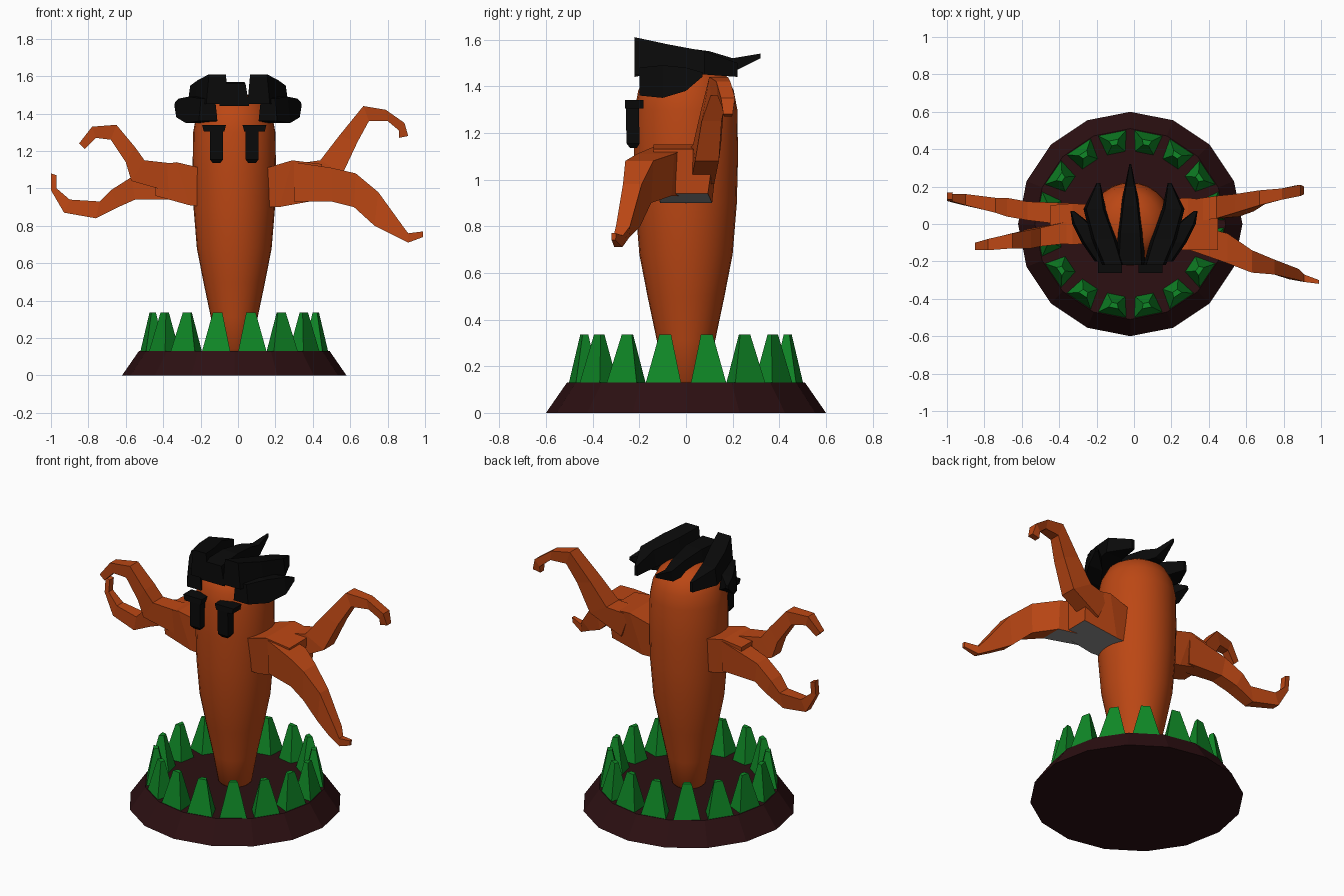
import bpy, bmesh, math
from mathutils import Vector

default_cube = bpy.data.objects.get("Cube")
if default_cube:
    bpy.data.objects.remove(default_cube, do_unlink=True)

CENTRE = -0.02


def make_material(name, red, green, blue):
    material = bpy.data.materials.new(name)
    material.use_nodes = True
    colour = (red, green, blue, 1)
    material.diffuse_color = colour
    shader = next(n for n in material.node_tree.nodes if n.type == "BSDF_PRINCIPLED")
    shader.inputs["Base Color"].default_value = colour
    return material


bark = make_material("orange bark", 0.5, 0.063, 0.007)
leaf = make_material("grass green", 0.005, 0.25, 0.02)
soil = make_material("dark soil", 0.025, 0.005, 0.006)
black = make_material("black", 0.003, 0.003, 0.003)
grey = make_material("grey underside", 0.28, 0.28, 0.28)


def finish(name, bm, *materials):
    """Turn a bmesh into a named object with its materials."""
    bmesh.ops.recalc_face_normals(bm, faces=bm.faces[:])
    mesh = bpy.data.meshes.new(name)
    bm.to_mesh(mesh)
    bm.free()
    for material in materials:
        mesh.materials.append(material)
    obj = bpy.data.objects.new(name, mesh)
    bpy.context.collection.objects.link(obj)
    return obj


def loft(name, rings, *materials, bm=None):
    """Skin a row of equal-sided rings and cap both ends."""
    bm = bm or bmesh.new()
    loops = [[bm.verts.new(Vector(point)) for point in ring] for ring in rings]
    for low, high in zip(loops, loops[1:]):
        count = len(low)
        for i in range(count):
            j = (i + 1) % count
            bm.faces.new((low[i], low[j], high[j], high[i]))
    bm.faces.new(loops[0])
    bm.faces.new(loops[-1])
    return finish(name, bm, *materials) if name else bm


def circle(radius, z, sides):
    steps = [math.tau * i / sides for i in range(sides)]
    return [(CENTRE + radius * math.cos(a), radius * math.sin(a), z) for a in steps]


# Round sloped base
loft("base", [circle(0.6, 0, 16), circle(0.51, 0.13, 16)], soil)

# Smooth tapering trunk with a domed top
profile = [(0.075, 0.12), (0.095, 0.14), (0.125, 0.31), (0.165, 0.5), (0.2, 0.68),
           (0.218, 0.9), (0.223, 1.1), (0.22, 1.3), (0.205, 1.38),
           (0.17, 1.45), (0.11, 1.49), (0.04, 1.505)]
trunk = loft("trunk", [circle(r, z, 28) for r, z in profile], bark)
bpy.context.view_layer.objects.active = trunk
trunk.select_set(True)
bpy.ops.object.shade_smooth_by_angle(angle=math.radians(40))
trunk.select_set(False)


# Ring of blunt grass blades
def blade_ring(angle, inner, outer, inner_half, outer_half, z):
    out = Vector((math.cos(angle), math.sin(angle), 0))
    side = Vector((-out.y, out.x, 0))
    origin = Vector((CENTRE, 0, z))
    return [origin + out * r + side * s for r, s in (
        (inner, -inner_half), (outer, -outer_half), (outer, outer_half), (inner, inner_half))]


grass = bmesh.new()
for i in range(16):
    angle = math.tau * (i + 0.5) / 16
    loft(None, [blade_ring(angle, 0.385, 0.497, 0.05, 0.078, 0.125),
                blade_ring(angle, 0.43, 0.457, 0.015, 0.026, 0.335)], bm=grass)
finish("grass_blades", grass, leaf)


# Branches: top x, top z, bottom x, bottom z, y, half depth (hundredths)
def branch(name, stations, bottom=0.85):
    rings = []
    for station in stations:
        tx, tz, bx, bz, y, half = [value / 100 for value in station]
        low = half * bottom
        rings.append([(tx, y - half, tz), (tx, y + half, tz),
                      (bx, y + low, bz), (bx, y - low, bz)])
    return loft(name, rings, bark, grey)


left_root = branch("left_arm_root", [
    (12, 110, 12, 90, 0, 13), (29, 115, 22, 90, 0, 14), (45, 113, 44, 94, -1, 13)], 0.8)
left_lower = branch("left_arm_lower_branch", [
    (30, 114, 30, 93, -7, 7), (50, 111, 50, 93, -13, 8), (63, 108, 62, 90, -20, 6),
    (75, 98, 73, 80, -23, 4), (88, 80, 83, 75, -27, 3), (91, 76, 91, 71, -29, 2),
    (99, 77, 99, 74, -31, 1)])
branch("left_arm_upper_branch", [
    (30, 113, 36, 98, 7, 6), (44, 115, 56, 108, 9, 6), (54, 128, 64, 125, 11, 5),
    (67, 144, 70, 136, 14, 4), (79, 142, 80, 136, 16, 3), (89, 135, 86, 131, 18, 3),
    (91, 128, 86, 127, 18, 2)])
branch("right_arm_root", [
    (-16, 110, -16, 90, 0, 10), (-33, 114, -26, 91, 0, 11), (-45, 112, -44, 96, 0, 10)])
branch("right_arm_lower_branch", [
    (-32, 113, -32, 94, 5, 6), (-57, 106, -55, 94, 7, 5), (-68, 99, -64, 90, 9, 5),
    (-74, 93, -76, 84, 10, 4), (-90, 94, -93, 87, 13, 3), (-97, 100, -100, 99, 14, 2),
    (-97, 107, -100, 108, 15, 2)])
branch("right_arm_upper_branch", [
    (-32, 113, -36, 98, -4, 6), (-50, 115, -57, 104, -7, 5), (-55, 122, -60, 114, -8, 5),
    (-65, 134, -68, 126, -9, 4), (-78, 133, -76, 127, -11, 3), (-85, 124, -82, 121, -12, 2)])

# Grey underside near the left shoulder
for obj in (left_root, left_lower):
    for face in obj.data.polygons:
        if face.normal.z < -0.5 and face.center.x < 0.5:
            face.material_index = 1


# Hair tufts running front to back: x, y, z, half width, half height (hundredths)
def tuft(name, stations, side=1, middle=0.0):
    rings = []
    for station in stations:
        x, y, z, w, h = [value / 100 for value in station]
        x = middle + side * x
        top = w * 0.75
        rings.append([(x - w, y, z - h), (x + w, y, z - h),
                      (x + top, y, z + h), (x - top, y, z + h)])
    return loft(name, rings, black)


tuft("middle_tuft", [(0, -22, 150, 8, 6), (0, -5, 152, 7, 5), (0, 10, 151, 5, 4),
                     (0, 20, 149, 3, 3), (0, 32, 153, 0.5, 1)], middle=CENTRE)
for side, label in ((1, "left"), (-1, "right")):
    tuft(label + "_top_tuft", [(11, -22, 153, 6, 8), (16, -8, 152, 7, 6),
                               (21, 8, 150, 6, 5), (19, 22, 147, 1, 3)], side)
    tuft(label + "_side_tuft", [(16, -20, 142, 5, 6), (22, -10, 142, 6, 7),
                                (28, 0, 143, 5, 5), (33, 7, 145, 1, 1)], side)

    # Eye bar with a brow across its top
    eye_x = CENTRE + side * 0.095
    loft(label + "_eye", [
        [(eye_x + sx * w, y + sy * d, z) for sx, sy in ((-1, -1), (1, -1), (1, 1), (-1, 1))]
        for z, w, d, y in ((1.135, 0.02, 0.015, -0.225), (1.155, 0.035, 0.028, -0.227),
                           (1.31, 0.035, 0.028, -0.23))], black)
    brow_x = CENTRE + side * 0.108
    loft(label + "_brow", [
        [(brow_x + sx * w, -0.222 + sy * 0.04, z) for sx, sy in ((-1, -1), (1, -1), (1, 1), (-1, 1))]
        for z, w in ((1.305, 0.055), (1.34, 0.064))], black)
